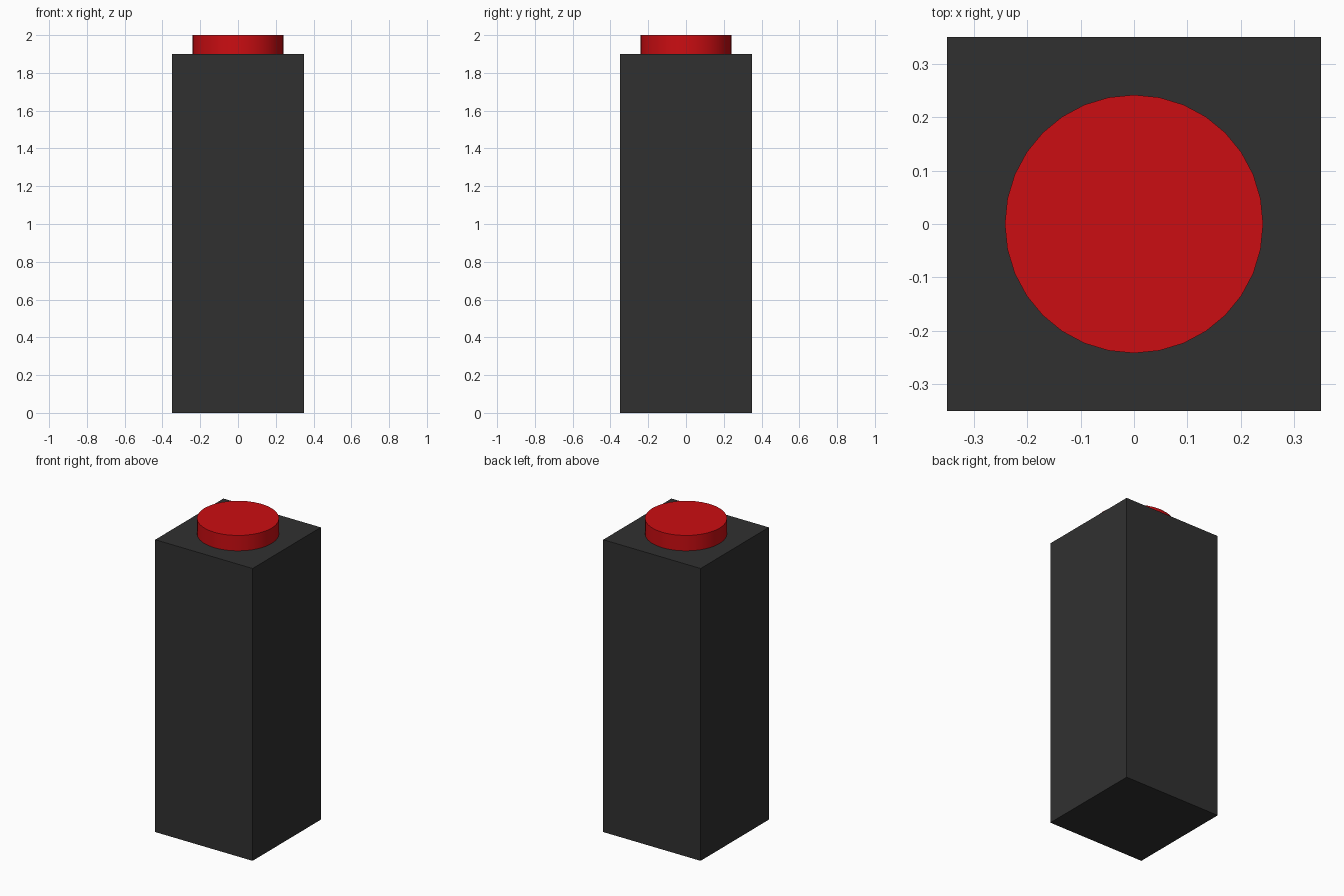
import bpy
from math import radians

if "Cube" in bpy.data.objects:
    bpy.data.objects.remove(bpy.data.objects["Cube"])

HALF_WIDTH = 0.35
BODY_TOP = 1.9
BUTTON_RADIUS = 0.242
TOTAL_HEIGHT = 2.0


def paint(obj, name, color):
    mat = bpy.data.materials.new(name)
    mat.diffuse_color = color
    mat.use_nodes = True
    mat.node_tree.nodes["Principled BSDF"].inputs["Base Color"].default_value = mat.diffuse_color
    obj.data.materials.append(mat)


# Square pillar body
bpy.ops.mesh.primitive_cube_add(size=1, location=(0, 0, BODY_TOP / 2))
body = bpy.context.object
body.name = "pillar_body"
body.scale = (2 * HALF_WIDTH, 2 * HALF_WIDTH, BODY_TOP)
bpy.ops.object.transform_apply(location=False, rotation=False, scale=True)
paint(body, "dark_grey", (0.03, 0.03, 0.03, 1))

# Round push button on top
depth = TOTAL_HEIGHT - BODY_TOP
bpy.ops.mesh.primitive_cylinder_add(vertices=32, radius=BUTTON_RADIUS, depth=depth,
                                    location=(0, 0, BODY_TOP + depth / 2))
button = bpy.context.object
button.name = "push_button"
bpy.ops.object.shade_smooth_by_angle(angle=radians(30))
paint(button, "red", (0.6, 0.004, 0.006, 1))
